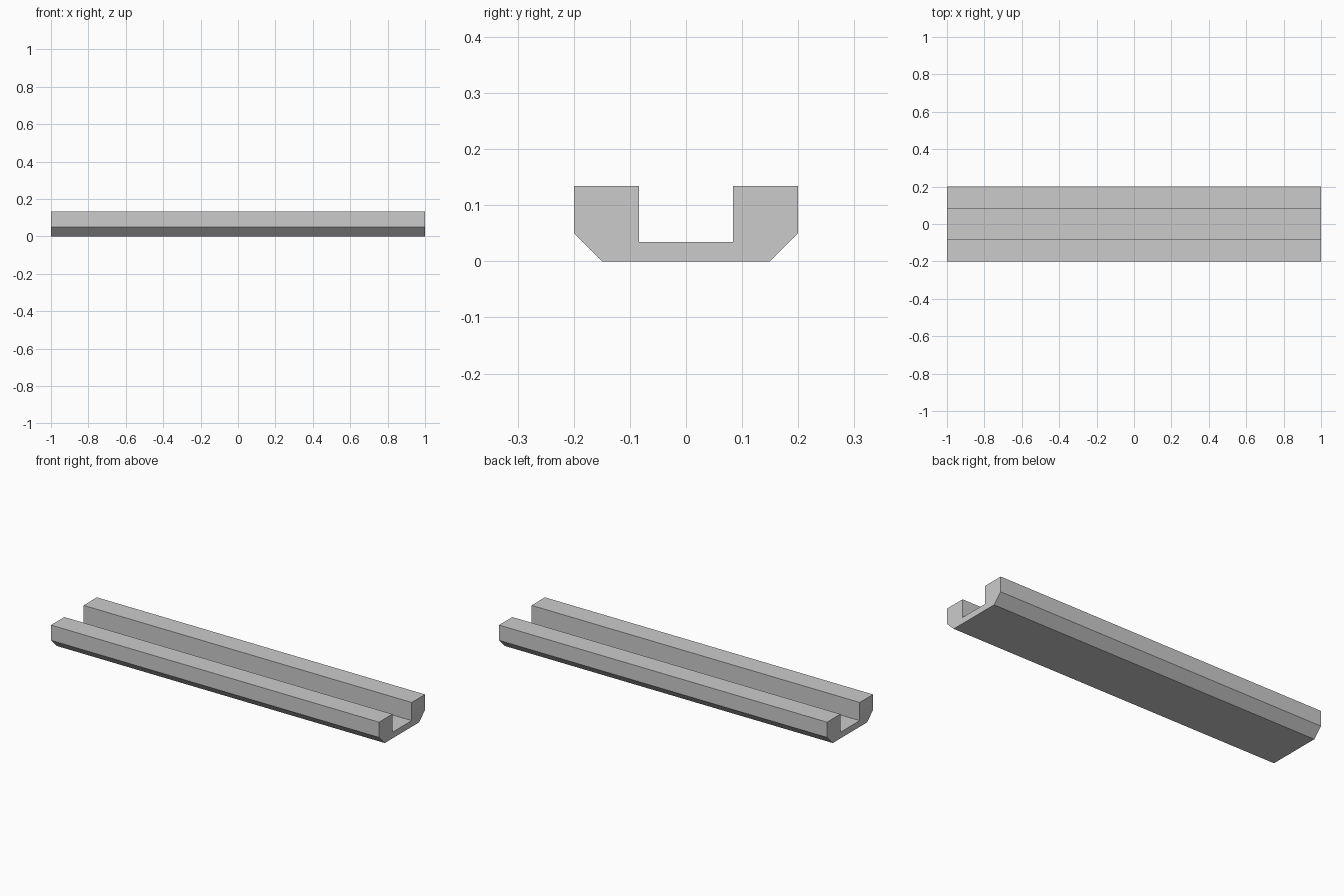
import bpy
import bmesh

cube = bpy.data.objects.get("Cube")
if cube:
    bpy.data.objects.remove(cube, do_unlink=True)

LENGTH = 2.0

# Plain grey material
grey = bpy.data.materials.new("light_grey")
grey.use_nodes = True
colour = (0.6, 0.6, 0.6, 1.0)
grey.diffuse_color = colour
grey.node_tree.nodes["Principled BSDF"].inputs["Base Color"].default_value = colour

# Half of the channel section (y, z), mirrored to the other side
half = [(0.15, 0.0), (0.2, 0.05), (0.2, 0.134), (0.084, 0.134), (0.084, 0.034)]
section = half + [(-y, z) for y, z in reversed(half)]

# Section extruded along x into the channel
bm = bmesh.new()
end = bm.faces.new([bm.verts.new((-LENGTH / 2, y, z)) for y, z in section])
result = bmesh.ops.extrude_face_region(bm, geom=[end], use_keep_orig=True)
moved = [v for v in result["geom"] if isinstance(v, bmesh.types.BMVert)]
bmesh.ops.translate(bm, verts=moved, vec=(LENGTH, 0, 0))
bmesh.ops.recalc_face_normals(bm, faces=bm.faces)

mesh = bpy.data.meshes.new("channel")
bm.to_mesh(mesh)
bm.free()
mesh.materials.append(grey)
channel = bpy.data.objects.new("channel", mesh)
bpy.context.collection.objects.link(channel)
